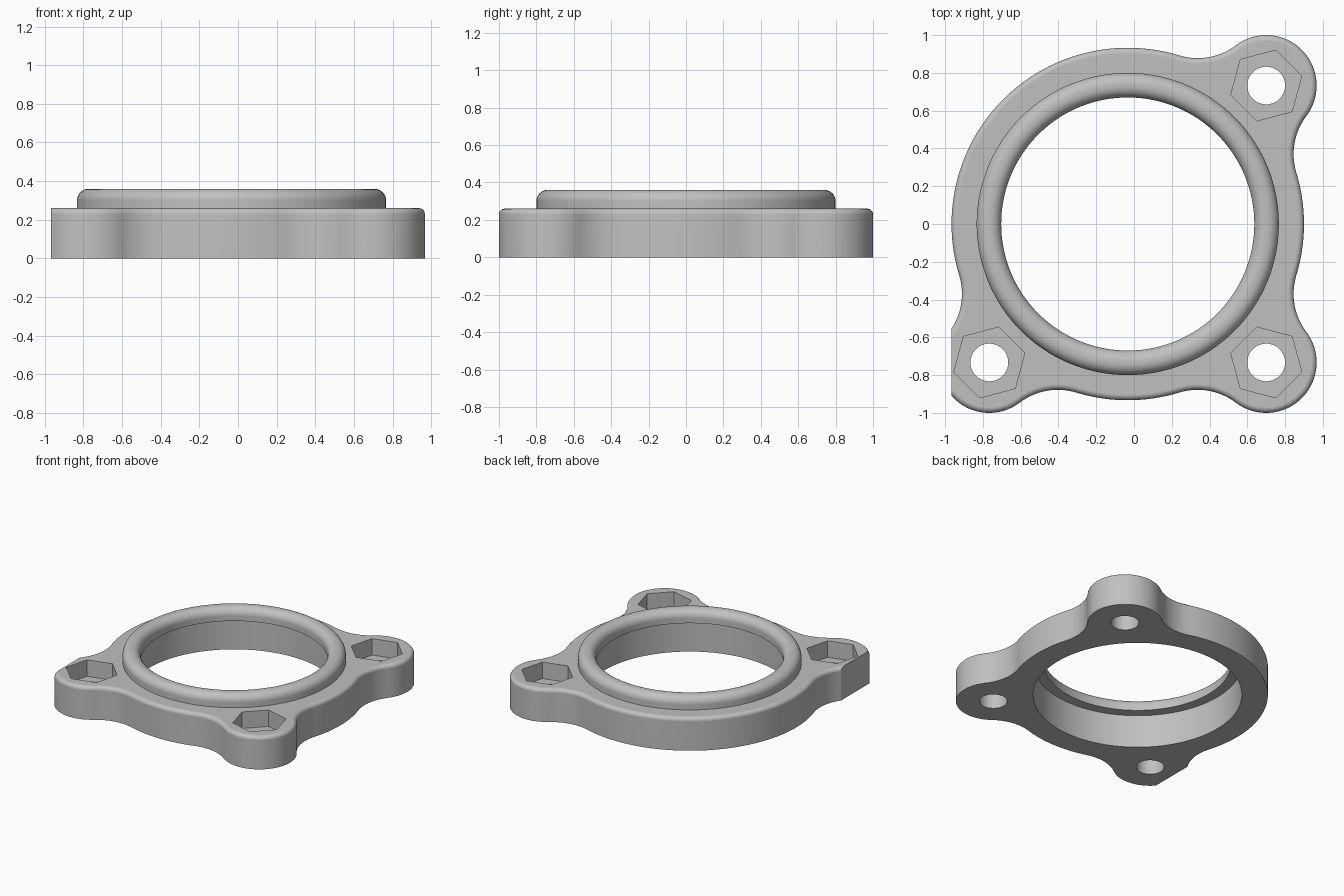
import bpy, bmesh
from math import sin, cos, pi, radians, hypot, atan2, sqrt

CX = -0.033            # ring axis, x offset
RING, EAR, FILLET = 0.933, 0.267, 0.333
EAR_POS = 0.733        # bolt offset from the ring axis
TOP, LIP_TOP = 0.26, 0.36
BORE, LIP_IN, LIP_OUT = 0.747, 0.67, 0.80
EARS = [(-1, -1), (1, -1), (1, 1)]

scene = bpy.context.scene
if "Cube" in bpy.data.objects:
    bpy.data.objects.remove(bpy.data.objects["Cube"])

metal = bpy.data.materials.new("plain_grey")
metal.use_nodes = True
grey = (0.53, 0.53, 0.53, 1)
metal.diffuse_color = grey
for node in metal.node_tree.nodes:
    if node.type == 'BSDF_PRINCIPLED':
        node.inputs["Base Color"].default_value = grey


def make_object(name, bm):
    bmesh.ops.recalc_face_normals(bm, faces=bm.faces)
    mesh = bpy.data.meshes.new(name)
    bm.to_mesh(mesh)
    bm.free()
    mesh.materials.append(metal)
    obj = bpy.data.objects.new(name, mesh)
    scene.collection.objects.link(obj)
    return obj


def skin(bm, loops, closed=False):
    """Join consecutive loops of points with quads."""
    rings = [[bm.verts.new(p) for p in loop] for loop in loops]
    pairs = list(zip(rings, rings[1:]))
    if closed:
        pairs.append((rings[-1], rings[0]))
    for low, high in pairs:
        for i in range(len(low)):
            j = (i + 1) % len(low)
            bm.faces.new((low[i], low[j], high[j], high[i]))
    return rings


def prism(name, x, y, radius, z0, z1, sides, turn=0.0):
    bm = bmesh.new()
    angles = [turn + 2 * pi * i / sides for i in range(sides)]
    rings = skin(bm, [[(x + radius * cos(a), y + radius * sin(a), z) for a in angles]
                      for z in (z0, z1)])
    for ring in rings:
        bm.faces.new(ring)
    return make_object(name, bm)


def select(obj):
    bpy.ops.object.select_all(action='DESELECT')
    obj.select_set(True)
    bpy.context.view_layer.objects.active = obj


def carve(obj, cutter):
    mod = obj.modifiers.new("cut", 'BOOLEAN')
    mod.operation = 'DIFFERENCE'
    mod.solver = 'EXACT'
    mod.object = cutter
    select(obj)
    bpy.ops.object.modifier_apply(modifier=mod.name)
    bpy.data.objects.remove(cutter)


def smooth(obj):
    select(obj)
    bpy.ops.object.shade_smooth_by_angle(angle=radians(35))
    mod = obj.modifiers.new("flat_caps", 'WEIGHTED_NORMAL')
    mod.keep_sharp = True


# Tangent blend geometry between the ring and an ear
dist = EAR_POS * sqrt(2)
r1, r2 = RING + FILLET, EAR + FILLET
along = (dist**2 + r1**2 - r2**2) / (2 * dist)
side = sqrt(r1**2 - along**2)
phi, beta = atan2(side, along), atan2(side, along - dist)


def outline(inset, z):
    """Flange outline from tangent arcs, moved inward by inset."""
    points = []

    def arc(u, v, radius, start, end, turn, steps):
        ox, oy = u * cos(turn) - v * sin(turn), u * sin(turn) + v * cos(turn)
        for i in range(steps):
            a = turn + start + (end - start) * i / steps
            points.append((CX + ox + radius * cos(a), oy + radius * sin(a), z))

    angles = [atan2(y, x) for x, y in EARS]
    for k, turn in enumerate(angles):
        following = angles[k + 1] if k < 2 else angles[0] + 2 * pi
        sweep = following - turn - phi
        arc(along, -side, FILLET + inset, pi - phi, pi - beta, turn, 14)
        arc(dist, 0, EAR - inset, -beta, beta, turn, 32)
        arc(along, side, FILLET + inset, beta - pi, phi - pi, turn, 14)
        arc(0, 0, RING - inset, phi, sweep, turn, max(12, int(sweep * 24)))
    return points


# Flange body with a rounded top edge
EDGE = 0.03
levels = [(0, 0)] + [(EDGE * (1 - cos(t)), TOP - EDGE + EDGE * sin(t))
                     for t in (pi / 2 * i / 5 for i in range(6))]
bm = bmesh.new()
rings = skin(bm, [outline(inset, z) for inset, z in levels])
bm.faces.new(rings[0])
bm.faces.new(rings[-1])
flange = make_object("flange_body", bm)

# Central bore, bolt holes and hexagonal nut pockets
carve(flange, prism("bore_cutter", CX, 0, BORE, -0.1, 0.5, 128))
for x, y in EARS:
    px, py = CX + x * EAR_POS, y * EAR_POS
    carve(flange, prism("hole_cutter", px, py, 0.1, -0.1, 0.5, 40))
    carve(flange, prism("nut_cutter", px, py, 0.194, 0.13, 0.5, 6,
                        radians(15 if x * y > 0 else 45)))

# Flat trimmed side on the front right ear
carve(flange, prism("trim_cutter", -0.967 - 0.2, -EAR_POS, 0.2 * sqrt(2),
                    -0.1, 0.5, 4, pi / 4))
smooth(flange)

# Raised lip with rounded inner and outer edges
R = 0.06
profile = [(LIP_IN, TOP)]
profile += [(LIP_IN + R - R * cos(t), LIP_TOP - R + R * sin(t))
            for t in (pi / 2 * i / 8 for i in range(9))]
profile += [(LIP_OUT - R + R * sin(t), LIP_TOP - R + R * cos(t))
            for t in (pi / 2 * i / 8 for i in range(9))]
profile += [(LIP_OUT, TOP)]
turns = [2 * pi * i / 128 for i in range(128)]
bm = bmesh.new()
skin(bm, [[(CX + r * cos(a), r * sin(a), z) for a in turns] for r, z in profile],
     closed=True)
lip = make_object("raised_lip", bm)
smooth(lip)
